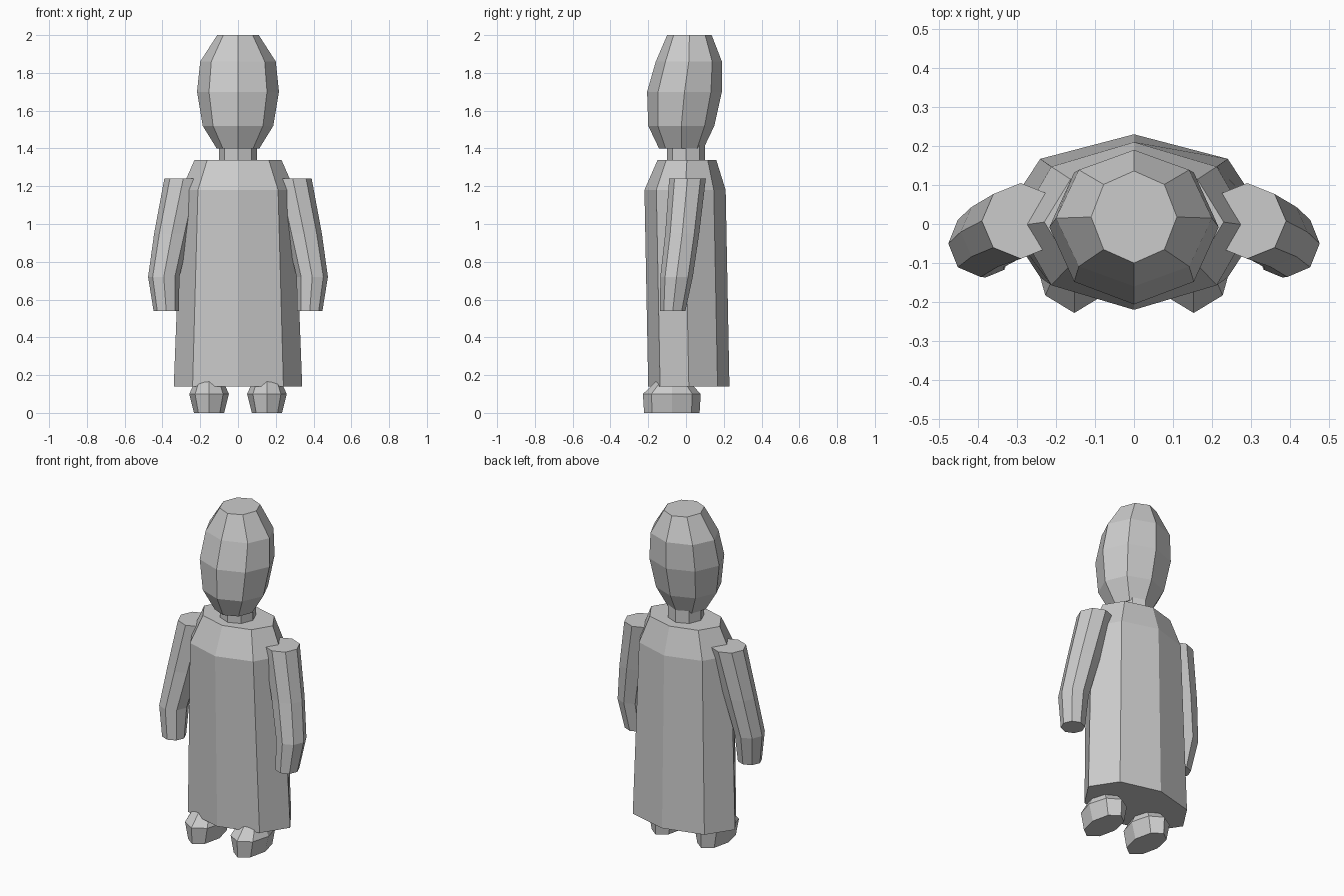
import bpy, bmesh, math

if "Cube" in bpy.data.objects:
    bpy.data.objects.remove(bpy.data.objects["Cube"])

SIDES = 8
grey = bpy.data.materials.new("plain grey")
grey.diffuse_color = (0.6, 0.6, 0.6, 1)
grey.use_nodes = True
grey.node_tree.nodes["Principled BSDF"].inputs["Base Color"].default_value = grey.diffuse_color


def loft(name, rings, mirrored=False):
    """Closed eight-sided form; each ring is (z, centre x, centre y, radius x, radius y)."""
    bm = bmesh.new()
    loops = []
    for z, cx, cy, rx, ry in rings:
        angles = [2 * math.pi * k / SIDES for k in range(SIDES)]
        loops.append([bm.verts.new((cx + rx * math.cos(a), cy + ry * math.sin(a), z))
                      for a in angles])
    for low, high in zip(loops, loops[1:]):
        for k in range(SIDES):
            n = (k + 1) % SIDES
            bm.faces.new((low[k], low[n], high[n], high[k]))
    bm.faces.new(list(reversed(loops[0])))
    bm.faces.new(loops[-1])
    bmesh.ops.recalc_face_normals(bm, faces=bm.faces)
    mesh = bpy.data.meshes.new(name)
    bm.to_mesh(mesh)
    bm.free()
    mesh.materials.append(grey)
    obj = bpy.data.objects.new(name, mesh)
    bpy.context.collection.objects.link(obj)
    if mirrored:
        obj.modifiers.new("Mirror", 'MIRROR').use_axis[0] = True
    return obj


# Long robe with sloped shoulders
loft("robe", [(0.14, 0, 0.015, 0.34, 0.215),
              (1.18, 0, -0.005, 0.30, 0.215),
              (1.34, 0, 0.005, 0.23, 0.155)])

# Neck, running into robe and head
loft("neck", [(1.30, 0, 0, 0.10, 0.10),
              (1.44, 0, 0, 0.10, 0.10)])

# Egg-shaped head, leaning back towards the crown
loft("head", [(1.40, 0, -0.025, 0.113, 0.118),
              (1.52, 0, -0.025, 0.187, 0.175),
              (1.70, 0, -0.008, 0.217, 0.198),
              (1.86, 0, 0.015, 0.20, 0.175),
              (2.00, 0, 0.018, 0.11, 0.118)])

# Arms, bending outward and forward
loft("arms", [(0.54, 0.38, -0.07, 0.067, 0.067),
              (0.72, 0.393, -0.05, 0.083, 0.086),
              (0.95, 0.35, -0.02, 0.094, 0.09),
              (1.24, 0.29, 0.008, 0.10, 0.097)], mirrored=True)

# Rounded shoes, tops hidden in the robe
loft("shoes", [(0.00, 0.153, -0.075, 0.08, 0.147),
               (0.10, 0.153, -0.075, 0.105, 0.153),
               (0.20, 0.153, -0.07, 0.06, 0.055)], mirrored=True)
